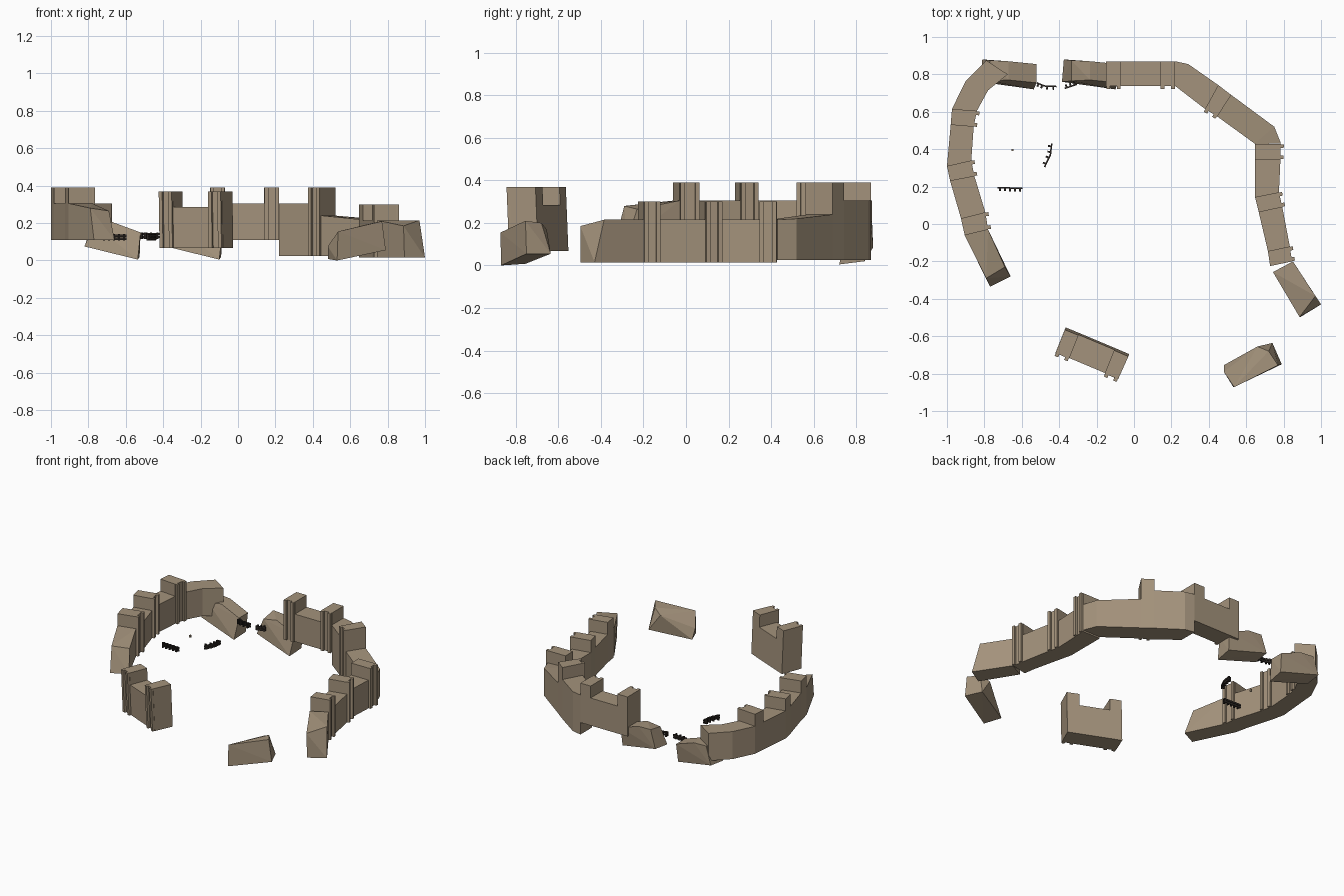
import bpy, bmesh
from mathutils import Vector, Matrix

if "Cube" in bpy.data.objects:
    bpy.data.objects.remove(bpy.data.objects["Cube"])


def material(name, rgb):
    m = bpy.data.materials.new(name)
    m.diffuse_color = (*rgb, 1)
    m.use_nodes = True
    m.node_tree.nodes["Principled BSDF"].inputs["Base Color"].default_value = m.diffuse_color
    return m


STONE = material("sandstone", (0.37, 0.29, 0.20))
WOOD = material("dark wood", (0.025, 0.02, 0.017))


def finish(bm, name, mat):
    bmesh.ops.recalc_face_normals(bm, faces=bm.faces)
    me = bpy.data.meshes.new(name)
    bm.to_mesh(me)
    bm.free()
    me.materials.append(mat)
    ob = bpy.data.objects.new(name, me)
    bpy.context.collection.objects.link(ob)
    return ob


def box(bm, centre, along, size):
    """Upright box; size = (along, across, height)."""
    a = Vector((along[0], along[1], 0)).normalized()
    b = Vector((-a.y, a.x, 0))
    rot = Matrix((a, b, (0, 0, 1))).transposed().to_4x4()
    bmesh.ops.create_cube(bm, size=1, matrix=Matrix.Translation(centre) @ rot @ Matrix.Diagonal((*size, 1)))


def wall(name, stations, bays, stud_side, lean=(0, 0)):
    """stations: (outer x, y, inner x, y); bays: (bottom, top at start, top at end, is_merlon)."""
    bm = bmesh.new()

    def ring(s, z0, z1):
        ox, oy, ix, iy = s
        return [bm.verts.new(p) for p in ((ox, oy, z0), (ix, iy, z0), (ix, iy, z1), (ox, oy, z1))]

    last = None
    for i, (z0, za, zb, merlon) in enumerate(bays):
        a, b = ring(stations[i], z0, za), ring(stations[i + 1], z0, zb)
        if last is None:
            bm.faces.new(a)
        else:  # step faces where the height changes
            if abs(last[2].co.z - a[2].co.z) > 1e-4:
                bm.faces.new((last[2], last[3], a[3], a[2]))
            if abs(last[0].co.z - a[0].co.z) > 1e-4:
                bm.faces.new((last[0], last[1], a[1], a[0]))
        for k in range(4):
            bm.faces.new((a[k], a[(k + 1) % 4], b[(k + 1) % 4], b[k]))
        last = b
    bm.faces.new(last)
    bmesh.ops.remove_doubles(bm, verts=bm.verts, dist=1e-4)
    # thin upright ribs at both edges of every merlon
    for i, (z0, za, zb, merlon) in enumerate(bays):
        if not merlon:
            continue
        k = 0 if stud_side == "outer" else 2
        p, q = Vector(stations[i][k:k + 2]), Vector(stations[i + 1][k:k + 2])
        other = Vector(stations[i][2 - k:4 - k])
        t = (q - p).normalized()
        n = Vector((-t.y, t.x))
        if n.dot(p - other) < 0:
            n = -n
        for c in (p + t * 0.012, q - t * 0.012):
            c = c + n * 0.005
            box(bm, (c.x, c.y, (z0 + za) / 2), t, (0.02, 0.022, za - z0))
    for v in bm.verts:
        v.co.x += lean[0] * (0.37 - v.co.z)
        v.co.y += lean[1] * (0.37 - v.co.z)
    return finish(bm, name, STONE)


def rubble(name, pts, offset=(0, 0, 0)):
    bm = bmesh.new()
    for p in pts:
        bm.verts.new(Vector(p) + Vector(offset))
    res = bmesh.ops.convex_hull(bm, input=bm.verts)
    bmesh.ops.delete(bm, geom=list({g for g in res["geom_interior"] if isinstance(g, bmesh.types.BMVert)}),
                     context="VERTS")
    bmesh.ops.dissolve_limit(bm, angle_limit=0.03, verts=bm.verts, edges=bm.edges)
    return finish(bm, name, STONE)


# North run of the curtain wall
wall("north_wall",
     [(-.15, .87, -.15, .738), (-.07, .87, -.07, .738), (.14, .87, .14, .738), (.22, .87, .22, .738)],
     [(.11, .39, .39, 1), (.11, .305, .305, 0), (.11, .39, .39, 1)], "inner")

# North-east diagonal run
wall("northeast_wall",
     [(.22, .87, .22, .738), (.29, .855, .22, .738), (.45, .743, .38, .615),
      (.52, .69, .445, .575), (.75, .52, .645, .43), (.786, .43, .647, .428)],
     [(.025, .305, .305, 0), (.025, .305, .305, 0), (.025, .39, .39, 1),
      (.025, .24, .22, 0), (.025, .22, .215, 0)], "inner")

# East run, lower
wall("east_wall",
     [(.785, .428, .647, .428), (.783, .345, .647, .345), (.775, .17, .647, .144),
      (.793, .09, .667, .063), (.833, -.12, .716, -.145), (.845, -.2, .728, -.225)],
     [(.015, .30, .30, 1), (.015, .215, .215, 0), (.015, .30, .30, 1),
      (.015, .215, .215, 0), (.015, .30, .30, 1)], "outer")

# West run, with a broken southern end
wall("west_wall",
     [(-.79, .875, -.675, .80), (-.90, .765, -.78, .715), (-.973, .615, -.84, .605),
      (-.98, .53, -.857, .52), (-1.0, .31, -.87, .34), (-.983, .23, -.853, .255),
      (-.925, .03, -.795, .063), (-.905, -.06, -.78, -.03)],
     [(.11, .305, .305, 0), (.11, .305, .305, 0), (.11, .39, .39, 1), (.11, .305, .305, 0),
      (.11, .39, .39, 1), (.11, .305, .305, 0), (.11, .39, .39, 1)], "inner")
rubble("west_broken_end",
       [(-.905, -.06, .11), (-.78, -.03, .11), (-.905, -.06, .305), (-.78, -.03, .305),
        (-.77, -.335, .11), (-.66, -.28, .11), (-.79, -.29, .28), (-.69, -.23, .265)])

# Free-standing battlement in the south-west
wall("southwest_battlement",
     [(-.42, -.69, -.37, -.565), (-.347, -.72, -.297, -.595),
      (-.157, -.80, -.107, -.675), (-.085, -.83, -.03, -.708)],
     [(.067, .37, .37, 1), (.067, .285, .285, 0), (.067, .37, .37, 1)], "outer", (.015, .04))

# Sunken broken end of the east wall
rubble("east_broken_end",
       [(.743, -.257, .015), (.85, -.2, .015), (.743, -.257, .215), (.85, -.2, .215),
        (1.0, -.43, .015), (.89, -.497, .015), (.97, -.385, .215), (.885, -.497, .185)])

# Fallen wall chunks
rubble("southeast_chunk",
       [(.53, -.87, 0), (.79, -.75, .055), (.77, -.755, .21), (.535, -.872, .155),
        (.74, -.636, .055), (.48, -.755, .008), (.48, -.79, .075),
        (.72, -.68, .2), (.66, -.655, .17)])
gate = [(-.385, .76, .075), (-.375, .88, .085), (-.10, .72, .005), (-.09, .84, .02),
        (-.335, .765, .19), (-.335, .875, .21), (-.235, .77, .205), (-.235, .87, .205),
        (-.085, .855, .15), (-.085, .755, .15)]
for label, dx in (("east", 0), ("west", -.436)):
    rubble("gate_chunk_" + label, gate, (dx, 0, 0))


# Small broken timber fences inside the yard
def fence(name, path, z, side, posts):
    bm = bmesh.new()
    pts = [Vector(p) for p in path]
    for a, b in zip(pts, pts[1:]):
        t, m = b - a, (a + b) / 2
        n = Vector((-t.y, t.x)).normalized() * side
        for dz in (.008, .024):
            box(bm, (m.x, m.y, z + dz), t, (t.length, .008, .012))
        for k in range(posts):
            c = a + t * ((k + .5) / posts) + n * .008
            box(bm, (c.x, c.y, z + .016), t, (.01, .02, .034))
    finish(bm, name, WOOD)


fence("fence_gate_west", [(-.52, .755), (-.48, .738), (-.415, .735)], .117, -1, 2)
fence("fence_gate_east", [(-.37, .725), (-.305, .747)], .117, 1, 3)
fence("fence_yard_east", [(-.44, .43), (-.447, .37), (-.478, .305)], .108, -1, 2)
fence("fence_yard_south", [(-.73, .195), (-.595, .19)], .108, -1, 5)

# Tiny peg in the yard
bm = bmesh.new()
box(bm, (-.65, .395, .125), (1, 0), (.012, .012, .015))
finish(bm, "yard_peg", STONE)
